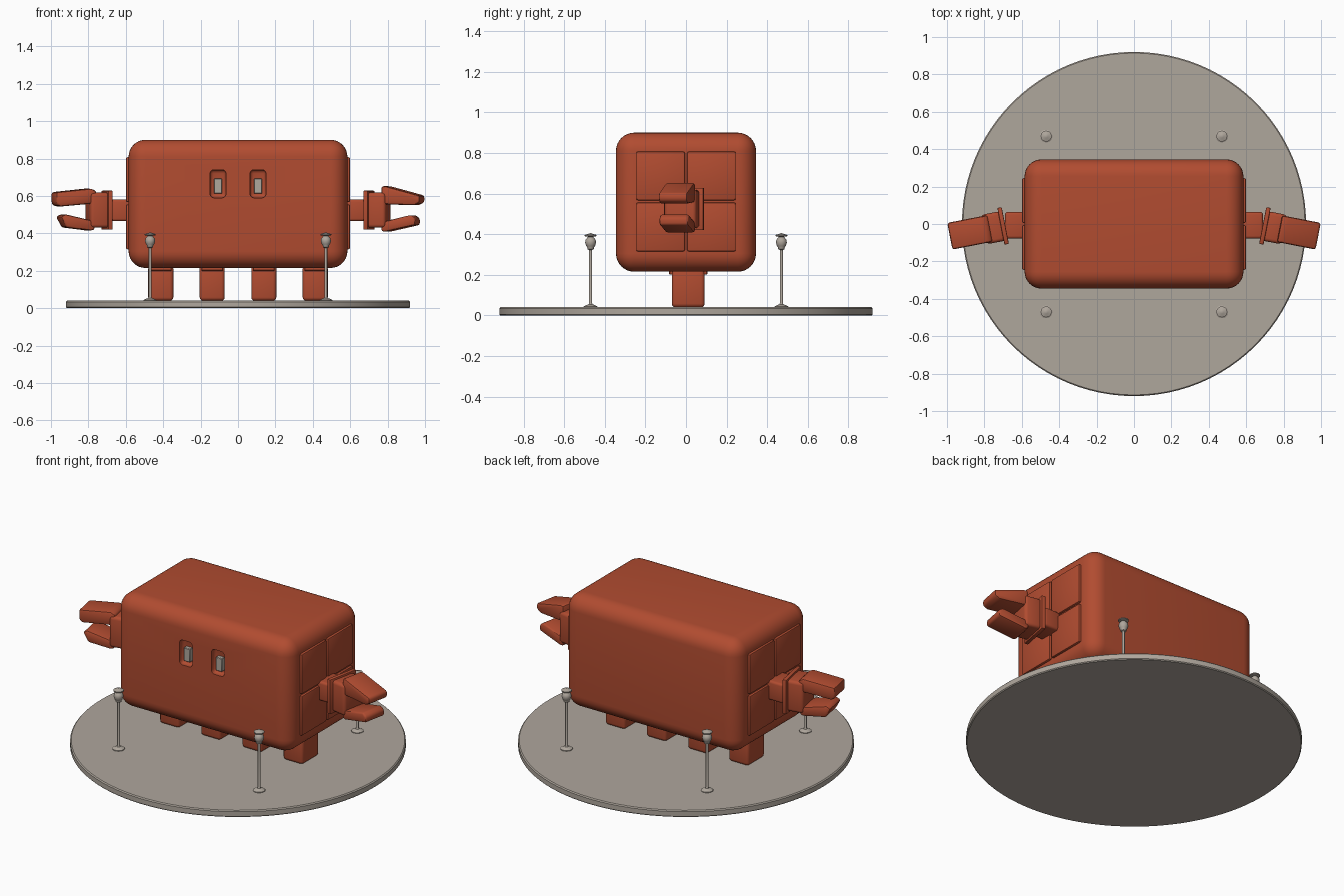
import bpy, bmesh, math
from mathutils import Matrix, Vector

if "Cube" in bpy.data.objects:
    bpy.data.objects.remove(bpy.data.objects["Cube"])


def material(name, color):
    m = bpy.data.materials.new(name)
    m.diffuse_color = (*color, 1)
    m.use_nodes = True
    m.node_tree.nodes["Principled BSDF"].inputs["Base Color"].default_value = m.diffuse_color
    return m


RED = material("brick red", (0.44, 0.072, 0.030))
GREY = material("warm grey", (0.43, 0.385, 0.335))


def finish(bm, name, mat, angle=40):
    bmesh.ops.recalc_face_normals(bm, faces=bm.faces)
    me = bpy.data.meshes.new(name)
    bm.to_mesh(me)
    bm.free()
    ob = bpy.data.objects.new(name, me)
    bpy.context.collection.objects.link(ob)
    me.materials.append(mat)
    smooth(ob, angle)
    return ob


def smooth(ob, angle=40):
    bpy.ops.object.select_all(action='DESELECT')
    ob.select_set(True)
    bpy.context.view_layer.objects.active = ob
    bpy.ops.object.shade_smooth_by_angle(angle=math.radians(angle))


def round_edges(bm, radius, segments):
    if radius:
        bmesh.ops.bevel(bm, geom=bm.edges[:], offset=radius, segments=segments,
                        profile=0.5, affect='EDGES', clamp_overlap=True)


def box(name, lo, hi, mat=RED, radius=0.0, segments=3, xform=None):
    lo, hi = Vector(lo), Vector(hi)
    bm = bmesh.new()
    bmesh.ops.create_cube(bm, size=1)
    bmesh.ops.scale(bm, vec=hi - lo, verts=bm.verts)
    bmesh.ops.translate(bm, vec=(lo + hi) / 2, verts=bm.verts)
    round_edges(bm, radius, segments)
    if xform:
        bm.transform(xform)
    return finish(bm, name, mat)


def slab(name, profile, width, radius, xform):
    """Side profile in (x, z) extruded across y, with rounded edges."""
    bm = bmesh.new()
    face = bm.faces.new([bm.verts.new((x, -width / 2, z)) for x, z in profile])
    new = bmesh.ops.extrude_face_region(bm, geom=[face])["geom"]
    bmesh.ops.translate(bm, vec=(0, width, 0),
                        verts=[v for v in new if isinstance(v, bmesh.types.BMVert)])
    bmesh.ops.recalc_face_normals(bm, faces=bm.faces)
    round_edges(bm, radius, 2)
    bm.transform(xform)
    return finish(bm, name, RED)


def lathe(name, profile, mat, steps, offset=(0, 0, 0)):
    bm = bmesh.new()
    vs = [bm.verts.new((r, 0, z)) for r, z in profile]
    es = [bm.edges.new(p) for p in zip(vs, vs[1:])]
    bmesh.ops.spin(bm, geom=vs + es, cent=(0, 0, 0), axis=(0, 0, 1),
                   angle=math.tau, steps=steps)
    bmesh.ops.remove_doubles(bm, verts=bm.verts, dist=1e-5)
    bmesh.ops.translate(bm, vec=offset, verts=bm.verts)
    return finish(bm, name, mat)


# Round display base
lathe("base_disc", [(0, 0), (0.915, 0), (0.92, 0.005), (0.92, 0.034),
                    (0.914, 0.04), (0, 0.04)], GREY, 96)

# Body with two eye pockets
body = box("body", (-0.585, -0.345, 0.215), (0.585, 0.345, 0.90), radius=0.09, segments=8)
for s in (-1, 1):
    cutter = box("eye_pocket_cutter", (s * 0.107 - 0.043, -0.42, 0.59),
                 (s * 0.107 + 0.043, -0.312, 0.74), radius=0.02)
    cutter.hide_render = True
    cutter.hide_set(True)
    mod = body.modifiers.new("pocket", 'BOOLEAN')
    mod.operation = 'DIFFERENCE'
    mod.solver = 'EXACT'
    mod.object = cutter
    bpy.context.view_layer.objects.active = body
    bpy.ops.object.modifier_apply(modifier=mod.name)
    bpy.data.objects.remove(cutter)
    box("eye", (s * 0.107 - 0.021, -0.337, 0.612), (s * 0.107 + 0.021, -0.30, 0.693),
        GREY, 0.003, 1)
smooth(body, 35)

# Legs with collars
for x in (-0.413, -0.138, 0.138, 0.413):
    box("leg", (x - 0.067, -0.07, 0.04), (x + 0.067, 0.092, 0.23), radius=0.018)
    box("leg_collar", (x - 0.058, -0.083, 0.20), (x + 0.058, 0.105, 0.222), radius=0.004, segments=1)

# Finger side profiles: (distance from the wrist joint, height)
UPPER = {1: [(0.08, 0.652), (0.105, 0.652), (0.29, 0.602), (0.29, 0.566), (0.26, 0.55), (0.08, 0.556)],
         -1: [(0.07, 0.625), (0.10, 0.64), (0.29, 0.62), (0.29, 0.558), (0.27, 0.543), (0.08, 0.56)]}
LOWER = {1: [(0.08, 0.46), (0.24, 0.498), (0.265, 0.48), (0.265, 0.445), (0.10, 0.408), (0.08, 0.412)],
         -1: [(0.08, 0.465), (0.24, 0.502), (0.265, 0.488), (0.235, 0.432), (0.10, 0.415), (0.08, 0.42)]}

for s in (-1, 1):
    flip = Matrix.Scale(s, 4, (1, 0, 0))
    # Four end panels
    for y in (-0.245, 0.006):
        for z in (0.315, 0.567):
            box("end_panel", (0.57, y, z), (0.599, y + 0.239, z + 0.24),
                radius=0.008, segments=2, xform=flip)
    # Arm, cuff, palm and two fingers, turned slightly forward
    box("wrist", (0.57, -0.078, 0.465), (0.69, 0.064, 0.582), radius=0.014, xform=flip)
    turn = flip @ Matrix.Translation((0.70, -0.01, 0)) @ Matrix.Rotation(math.radians(-11), 4, 'Z')
    box("cuff", (-0.012, -0.1, 0.42), (0.012, 0.1, 0.628), radius=0.005, segments=2, xform=turn)
    box("palm", (0.0, -0.08, 0.43), (0.105, 0.08, 0.618), radius=0.018, xform=turn)
    slab("upper_finger", UPPER[s], 0.145, 0.012, turn)
    slab("lower_finger", LOWER[s], 0.145, 0.012, turn)

# Corner posts
POST = [(0, 0.038), (0.034, 0.038), (0.034, 0.044), (0.022, 0.05), (0.01, 0.054),
        (0.0075, 0.06), (0.0075, 0.322), (0.016, 0.326), (0.016, 0.334), (0.022, 0.342),
        (0.027, 0.358), (0.025, 0.372), (0.017, 0.382), (0.012, 0.387), (0.029, 0.39),
        (0.029, 0.396), (0.01, 0.402), (0, 0.406)]
for sx in (-1, 1):
    for sy in (-1, 1):
        lathe("post", POST, GREY, 20, (0.47 * sx, 0.47 * sy, 0))
